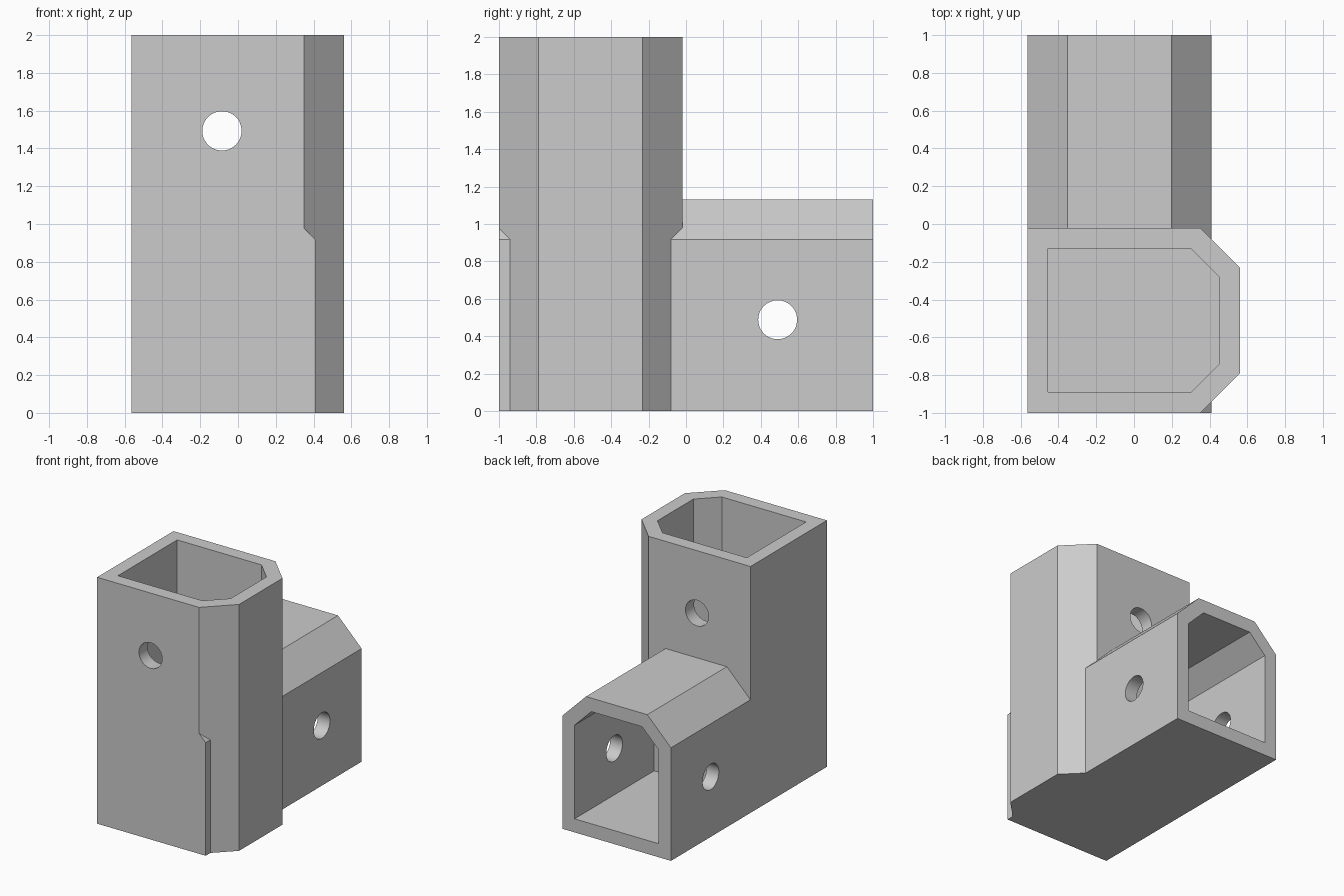
import bpy
import bmesh
from math import radians
from mathutils import Matrix, Vector

cube = bpy.data.objects.get("Cube")
if cube:
    bpy.data.objects.remove(cube, do_unlink=True)

grey = bpy.data.materials.new("light grey")
grey.use_nodes = True
grey.diffuse_color = (0.6, 0.6, 0.6, 1)
grey.node_tree.nodes["Principled BSDF"].inputs["Base Color"].default_value = (0.6, 0.6, 0.6, 1)

LEFT, FRONT, WALL = -0.565, -1.0, 0.11
SOCKET = 0.98      # length of the solid corner block
CUT = 0.212        # outer chamfer
INNER_CUT = 0.15   # chamfer inside the sockets


def make_object(name, bm):
    bmesh.ops.recalc_face_normals(bm, faces=bm.faces)
    mesh = bpy.data.meshes.new(name)
    bm.to_mesh(mesh)
    bm.free()
    mesh.materials.append(grey)
    obj = bpy.data.objects.new(name, mesh)
    bpy.context.collection.objects.link(obj)
    return obj


def prism(name, width, depth, inset, cut, start, end, place):
    """House-shaped section with two chamfers at its far end, swept along place."""
    a, b = inset, width - inset
    c, d = inset, depth - inset
    section = [(a, c), (b, c), (b, d - cut), (b - cut, d), (a + cut, d), (a, d - cut)]
    bm = bmesh.new()
    face = bm.faces.new([bm.verts.new(place(u, v, start)) for u, v in section])
    swept = bmesh.ops.extrude_face_region(bm, geom=[face])
    move = Vector(place(0, 0, end)) - Vector(place(0, 0, start))
    moved = [g for g in swept["geom"] if isinstance(g, bmesh.types.BMVert)]
    bmesh.ops.translate(bm, verts=moved, vec=move)
    return make_object(name, bm)


def pin_hole(name, centre, axis):
    bm = bmesh.new()
    turn = Matrix.Rotation(radians(90), 4, axis)
    bmesh.ops.create_cone(bm, cap_ends=True, segments=48, radius1=0.104, radius2=0.104,
                          depth=3, matrix=Matrix.Translation(centre) @ turn)
    return make_object(name, bm)


def combine(target, other, operation):
    mod = target.modifiers.new(other.name, "BOOLEAN")
    mod.operation, mod.solver, mod.object = operation, "EXACT", other
    bpy.context.view_layer.objects.active = target
    bpy.ops.object.modifier_apply(modifier=mod.name)
    bpy.data.objects.remove(other, do_unlink=True)


def upright(u, v, t):
    return (LEFT + v, FRONT + u, t)


def level(u, v, t):
    return (LEFT + u, t, v)


# Outer tubes joined into one corner connector
body = prism("corner_connector", 0.98, 1.127, 0, CUT, 0, 2, upright)
combine(body, prism("level_tube", 0.975, 1.13, 0, CUT, FRONT, 1, level), "UNION")

# Blind sockets, each stopping at the solid corner block
combine(body, prism("upright_socket", 0.98, 1.127, WALL, INNER_CUT, SOCKET, 2.2, upright), "DIFFERENCE")
combine(body, prism("level_socket", 0.975, 1.13, WALL, INNER_CUT, FRONT + SOCKET, 1.2, level), "DIFFERENCE")

# Cross holes through both walls of each socket
combine(body, pin_hole("upright_pin_hole", (-0.085, 0, 1.493), "X"), "DIFFERENCE")
combine(body, pin_hole("level_pin_hole", (0, 0.49, 0.488), "Y"), "DIFFERENCE")

# Smooth holes, sharp corners
bpy.ops.object.select_all(action="DESELECT")
body.select_set(True)
bpy.context.view_layer.objects.active = body
bpy.ops.object.shade_smooth_by_angle(angle=radians(30))
